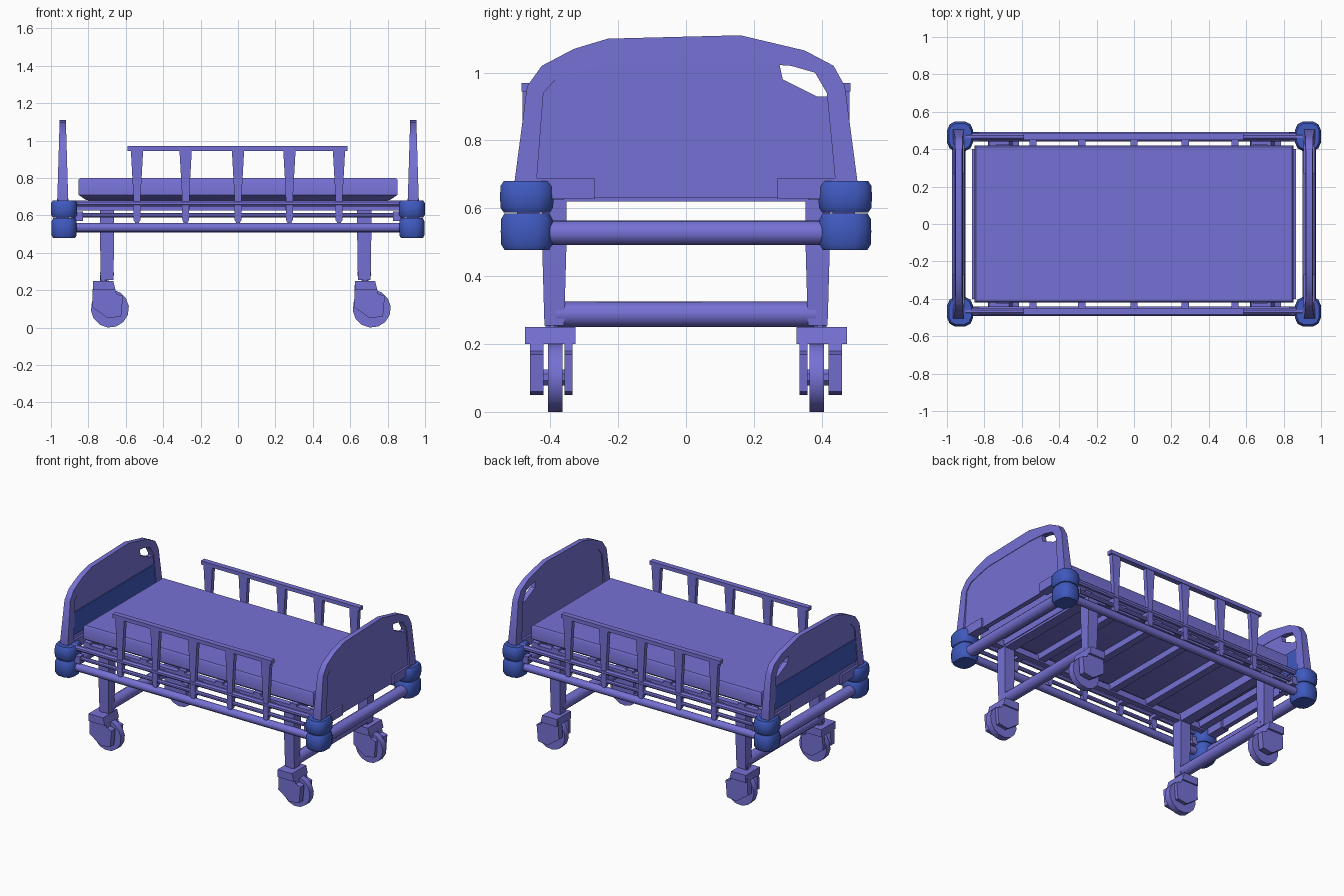
import bpy, bmesh, math
from mathutils import Vector

if "Cube" in bpy.data.objects:
    bpy.data.objects.remove(bpy.data.objects["Cube"])


def material(name, rgb):
    m = bpy.data.materials.new(name)
    m.diffuse_color = (*rgb, 1)
    m.use_nodes = True
    m.node_tree.nodes["Principled BSDF"].inputs["Base Color"].default_value = m.diffuse_color
    return m


PURPLE = material("soft purple", (0.18, 0.165, 0.66))
BLUE = material("deep blue", (0.05, 0.10, 0.52))


def build(name, verts, faces, mat=PURPLE):
    bm = bmesh.new()
    vs = [bm.verts.new(v) for v in verts]
    for f in faces:
        bm.faces.new([vs[i] for i in f])
    bmesh.ops.recalc_face_normals(bm, faces=bm.faces[:])
    me = bpy.data.meshes.new(name)
    bm.to_mesh(me)
    bm.free()
    me.materials.append(mat)
    ob = bpy.data.objects.new(name, me)
    bpy.context.collection.objects.link(ob)
    return ob


def loft(name, rings, mat=PURPLE):
    """Skin a stack of equal-length rings and cap both ends."""
    n = len(rings[0])
    verts = [p for r in rings for p in r]
    faces = [(k * n + i, k * n + (i + 1) % n, (k + 1) * n + (i + 1) % n, (k + 1) * n + i)
             for k in range(len(rings) - 1) for i in range(n)]
    faces += [tuple(range(n)), tuple(range(len(verts) - n, len(verts)))]
    return build(name, verts, faces, mat)


def rect(x, y, z, hx, hy):
    return [(x - hx, y - hy, z), (x + hx, y - hy, z), (x + hx, y + hy, z), (x - hx, y + hy, z)]


def box(name, lo, hi, mat=PURPLE):
    cx, cy = (lo[0] + hi[0]) / 2, (lo[1] + hi[1]) / 2
    hx, hy = abs(hi[0] - lo[0]) / 2, abs(hi[1] - lo[1]) / 2
    return loft(name, [rect(cx, cy, z, hx, hy) for z in (lo[2], hi[2])], mat)


def slab_y(name, profile, y0, y1):
    """Extrude an (x, z) profile along y."""
    return loft(name, [[(x, y, z) for x, z in profile] for y in (y0, y1)])


def tube(name, a, b, r, sides=10, r2=None):
    a, b = Vector(a), Vector(b)
    d = (b - a).normalized()
    u = d.orthogonal().normalized()
    w = d.cross(u)
    angles = [2 * math.pi * (i + 0.5) / sides for i in range(sides)]
    return loft(name, [[p + u * math.cos(t) * rr + w * math.sin(t) * rr for t in angles]
                       for p, rr in ((a, r), (b, r2 or r))])


# Mattress with a rounded underside
loft("mattress", [rect(0, 0, z, 0.852 - i, 0.42 - i)
                  for z, i in ((0.675, 0.07), (0.685, 0.035), (0.71, 0.0), (0.79, 0.0), (0.80, 0.008))])

# Deck frame and slats below the mattress
for s, side in ((-1, "front"), (1, "back")):
    box(side + "_deck_beam", (-0.86, s * 0.36, 0.625), (0.86, s * 0.40, 0.665))
for i, x in enumerate((-0.84, -0.69, -0.42, -0.14, 0.14, 0.42, 0.69, 0.84)):
    box(f"deck_slat_{i}", (x - 0.025, -0.40, 0.635), (x + 0.025, 0.40, 0.68))

# End boards: a thick rim around a thin panel with a grip hole
OUTER = [(-0.495, 0.56), (-0.505, 0.68), (-0.468, 0.96), (-0.425, 1.02), (-0.33, 1.07), (-0.23, 1.10),
         (0.16, 1.11), (0.35, 1.065), (0.435, 1.02), (0.468, 0.96), (0.505, 0.68), (0.495, 0.56)]
INNER = [(-0.43, 0.56), (-0.44, 0.68), (-0.42, 0.94), (-0.38, 0.985), (-0.31, 1.005), (-0.22, 1.025),
         (0.16, 1.03), (0.31, 1.02), (0.38, 1.0), (0.415, 0.94), (0.44, 0.68), (0.43, 0.56)]
PANEL = [(-0.48, 0.63), (-0.46, 0.95), (-0.36, 1.02), (-0.22, 1.05), (0.27, 1.05), (0.285, 0.98),
         (0.385, 0.93), (0.45, 0.93), (0.48, 0.63)]
for sx, end in ((-1, "head"), (1, "foot")):
    cx = sx * 0.937

    def half(z):
        return 0.033 - 0.03 * (z - 0.56)

    loft(end + "_board_rim",
         [[(cx - half(o[1]), *o), (cx + half(o[1]), *o), (cx + half(i[1]), *i), (cx - half(i[1]), *i)]
          for o, i in zip(OUTER, INNER)])
    loft(end + "_board_panel", [[(x, y, z) for y, z in PANEL] for x in (cx - 0.016, cx + 0.016)])
    # End rail between the corner bumpers
    tube(end + "_end_rail", (cx, -0.47, 0.528), (cx, 0.47, 0.528), 0.037)
    # Mounting tabs under the board
    for s in (-1, 1):
        box(end + "_board_tab", (cx - 0.03, s * 0.27, 0.628), (cx + 0.03, s * 0.45, 0.69))

# Blue stripe on both faces of the head board
for n, x in (("outer", -0.956), ("inner", -0.918)):
    box(n + "_head_stripe", (x - 0.003, -0.44, 0.72), (x + 0.003, 0.44, 0.87), BLUE)

# Corner bumpers: two stacked bulging rollers
for sx in (-1, 1):
    for sy in (-1, 1):
        for name, z0, z1, r in (("lower_bumper", 0.478, 0.585, 0.075), ("upper_bumper", 0.588, 0.68, 0.077)):
            h = z1 - z0
            rings = []
            for t, k in ((0, 0.86), (0.15, 0.98), (0.5, 1.0), (0.85, 0.98), (1, 0.86)):
                rings.append([(sx * 0.93 + r * 0.93 * k * math.copysign(abs(math.cos(a)) ** 0.7, math.cos(a)),
                               sy * 0.469 + r * 1.05 * k * math.copysign(abs(math.sin(a)) ** 0.7, math.sin(a)),
                               z0 + t * h) for a in (2 * math.pi * (i + 0.5) / 12 for i in range(12))])
            loft(name, rings, BLUE)

# Long side rails, guard rails and their posts
for s, side in ((-1, "front"), (1, "back")):
    y = s * 0.467
    tube(side + "_lower_rail", (-0.9, y, 0.535), (0.9, y, 0.535), 0.026)
    tube(side + "_middle_rail", (-0.87, y, 0.602), (0.87, y, 0.602), 0.013, 8)
    tube(side + "_upper_rail", (-0.9, y, 0.664), (0.9, y, 0.664), 0.018, 8)
    for sx in (-1, 1):
        box(side + "_rail_socket", (sx * 0.83, y - 0.022, 0.57), (sx * 0.89, y + 0.022, 0.62))
    box(side + "_guard_bar", (-0.59, y - 0.018, 0.945), (0.585, y + 0.018, 0.97))
    for i, x in enumerate((-0.54, -0.28, 0, 0.275, 0.54)):
        slab_y(f"{side}_guard_post_{i}",
               [(x - 0.033, 0.948), (x + 0.033, 0.948), (x + 0.02, 0.72), (x + 0.018, 0.575),
                (x + 0.01, 0.56), (x - 0.01, 0.56), (x - 0.018, 0.575), (x - 0.02, 0.72)],
               y - 0.014, y + 0.014)
        # Bracket tying the guard to the deck
        box(f"{side}_guard_bracket_{i}", (x - 0.02, s * 0.39, 0.628), (x + 0.02, y, 0.65))

# Legs, their cross bars and the casters
for lx, cx, end in ((-0.70, -0.725, "head"), (0.675, 0.675, "foot")):
    tube(end + "_leg_bar", (lx, -0.385, 0.288), (lx, 0.385, 0.288), 0.038)
    box(end + "_leg_beam", (lx - 0.035, -0.40, 0.62), (lx + 0.035, 0.40, 0.65))
    for s in (-1, 1):
        y = s * 0.388
        loft(end + "_leg", [rect(lx, y, z, hx, hy) for z, hx, hy in
                            ((0.255, 0.034, 0.029), (0.32, 0.035, 0.031), (0.50, 0.038, 0.036), (0.63, 0.038, 0.036))])
        tube(end + "_caster_stem", (cx + 0.005, s * 0.395, 0.23), (cx + 0.005, s * 0.395, 0.28), 0.02, 8)
        # Caster housing: top cap and two side cheeks
        slab_y(end + "_caster_cap", [(cx - 0.05, 0.25), (cx + 0.058, 0.25), (cx + 0.07, 0.2), (cx - 0.05, 0.2)],
               s * 0.325, s * 0.475)
        cheek = [(cx - 0.05, 0.25), (cx + 0.058, 0.25), (cx + 0.075, 0.18), (cx + 0.11, 0.17),
                 (cx + 0.10, 0.06), (cx + 0.03, 0.05), (cx - 0.055, 0.11)]
        slab_y(end + "_caster_inner_cheek", cheek, s * 0.335, s * 0.358)
        slab_y(end + "_caster_outer_cheek", cheek, s * 0.42, s * 0.46)
        tube(end + "_caster_wheel", (cx + 0.04, s * 0.364, 0.102), (cx + 0.04, s * 0.406, 0.102), 0.102, 14)
        tube(end + "_caster_axle", (cx + 0.04, s * 0.34, 0.102), (cx + 0.04, s * 0.45, 0.102), 0.025, 8)

# Smooth the rounded parts and keep hard edges
bpy.ops.object.select_all(action='SELECT')
bpy.context.view_layer.objects.active = bpy.context.scene.objects[0]
bpy.ops.object.shade_smooth_by_angle(angle=math.radians(40))
